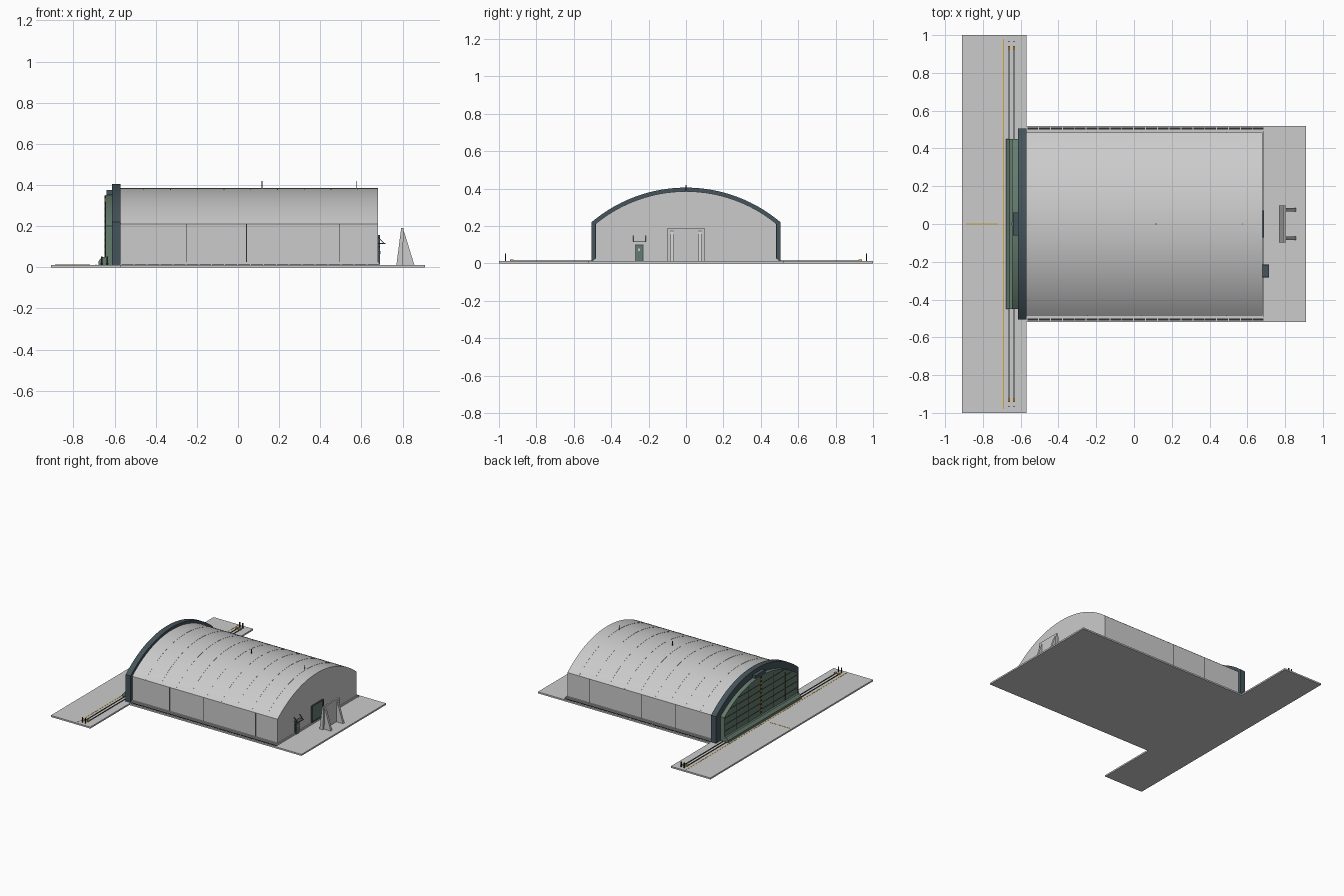
import bpy, bmesh, math
from mathutils import Vector

cube = bpy.data.objects.get("Cube")
if cube:
    bpy.data.objects.remove(cube, do_unlink=True)


def material(name, rgb):
    m = bpy.data.materials.new(name)
    m.use_nodes = True
    m.diffuse_color = (*rgb, 1)
    m.node_tree.nodes["Principled BSDF"].inputs["Base Color"].default_value = (*rgb, 1)
    return m


concrete = material("light concrete", (0.6, 0.6, 0.6))
slate = material("dark slate", (0.06, 0.09, 0.105))
green = material("grey green", (0.13, 0.2, 0.155))
yellow = material("marking yellow", (0.65, 0.36, 0.04))
dark = material("dark steel", (0.025, 0.03, 0.03))


def finish(name, bm, mat, smooth=False):
    bmesh.ops.recalc_face_normals(bm, faces=bm.faces)
    mesh = bpy.data.meshes.new(name)
    bm.to_mesh(mesh)
    bm.free()
    mesh.materials.append(mat)
    ob = bpy.data.objects.new(name, mesh)
    bpy.context.collection.objects.link(ob)
    if smooth:
        bpy.ops.object.select_all(action='DESELECT')
        ob.select_set(True)
        bpy.context.view_layer.objects.active = ob
        bpy.ops.object.shade_smooth_by_angle(angle=math.radians(20))
    return ob


def boxes(name, mat, *items):
    """One object of boxes, each given as x, y and z ranges."""
    bm = bmesh.new()
    for x0, x1, y0, y1, z0, z1 in items:
        vs = bmesh.ops.create_cube(bm, size=1)["verts"]
        for v in vs:
            v.co = Vector(((x0, x1)[v.co.x > 0], (y0, y1)[v.co.y > 0], (z0, z1)[v.co.z > 0]))
    return finish(name, bm, mat)


def extrude(name, mat, points, shift, smooth=False):
    bm = bmesh.new()
    face = bm.faces.new([bm.verts.new(p) for p in points])
    out = bmesh.ops.extrude_face_region(bm, geom=[face], use_keep_orig=True)
    bmesh.ops.translate(bm, vec=shift, verts=[g for g in out["geom"] if isinstance(g, bmesh.types.BMVert)])
    return finish(name, bm, mat, smooth)


def arc(half, eave, peak, n=40):
    """Circular roof line from -y to +y."""
    rise = peak - eave
    r = (half * half + rise * rise) / (2 * rise)
    a = math.asin(half / r)
    return [(r * math.sin(t), peak - r + r * math.cos(t))
            for t in (-a + 2 * a * i / n for i in range(n + 1))]


def vault(half, eave, peak, base):
    return [(-half, base)] + arc(half, eave, peak) + [(half, base)]


def arch_solid(name, mat, x0, x1, yz):
    return extrude(name, mat, [(x0, y, z) for y, z in yz], (x1 - x0, 0, 0), True)


G = 0.012  # ground slab top

# Ground slab and door apron
extrude("ground_slab", concrete,
        [(x, y, 0) for x, y in ((-.91, -1), (-.57, -1), (-.57, -.52), (.91, -.52),
                                (.91, .52), (-.57, .52), (-.57, 1), (-.91, 1))], (0, 0, G))

# Vaulted hall, plinth and thin roof ribs
arch_solid("hall", concrete, -.58, .68, vault(.485, .21, .385, G))
boxes("plinth", concrete, (-.57, .686, -.492, .492, G, .025))
for i in range(9):
    x = -.46 + i * .13
    band = arc(.485, .2105, .3862) + arc(.48, .2, .375)[::-1]
    arch_solid(f"roof_rib_{i + 1}", concrete, x, x + .004, band)

# Wall joints, drains and roof rods
for s, side in ((1, "left"), (-1, "right")):
    boxes(f"wall_joints_{side}", dark,
          *[(x, x + .003, s * .485 - .001, s * .485 + .001, .025, .21) for x in (-.25, .04, .49)])
    boxes(f"drain_{side}", dark,
          *[(-.565 + i * .0628, -.507 + i * .0628, s * .505 - .005, s * .505 + .005, G, G + .002)
            for i in range(20)])
    boxes(f"drain_kerb_{side}", concrete, (-.57, .69, s * .496 - .003, s * .496 + .003, G, .018))
boxes("roof_rods", dark, *[(x, x + .003, -.0015, .0015, .38, .42) for x in (.115, .574)])

# Portal arch round the main doors
portal = vault(.505, .22, .405, G) + vault(.44, .2, .345, G)[::-1]
arch_solid("portal_arch", slate, -.613, -.57, portal)

# Main door leaves with ribs, centre stripe and sloped sill
arch_solid("main_door", green, -.645, -.6, vault(.45, .2, .352, G))
seams = []
for i in range(1, 6):
    z = .04 + i * .05
    w = .44 if z < .2 else .45 * math.sqrt((.35 - z) / .15) - .01
    seams.append((-.647, -.644, -w, w, z, z + .003))
for y in (-.3, -.15, .15, .3):
    seams.append((-.647, -.644, y, y + .003, .05, .345 - .15 * (y / .45) ** 2 - .01))
boxes("door_seams", dark, *seams)
boxes("door_centre_yellow", yellow,
      *[(-.648, -.644, -.006, .006, z / 100, z / 100 + .015) for z in range(5, 33, 3)])
boxes("door_centre_dark", dark,
      *[(-.648, -.644, -.006, .006, z / 100 + .015, z / 100 + .03) for z in range(5, 33, 3)])
extrude("door_sill", green,
        [(x, -.45, z) for x, z in ((-.678, G), (-.678, .03), (-.66, .05), (-.64, .05), (-.64, G))],
        (0, .9, 0))
boxes("sill_clips", dark, *[(-.64, -.636, y, y + .006, .34, .352) for y in (-.003,)])
boxes("door_lamp_housing", slate, (-.64, -.61, -.06, .06, .352, .375))

# Rails, end stops, posts and apron markings
boxes("door_rails", dark, *[(x - .003, x + .003, -.93, .93, G, G + .004) for x in (-.662, -.635)])
boxes("rail_stops", yellow,
      *[(x - .006, x + .006, s * .932 - .01, s * .932 + .01, G, .022)
        for x in (-.662, -.635) for s in (-1, 1)])
boxes("end_posts", dark,
      *[(x - .003, x + .003, s * .966 - .003, s * .966 + .003, G, .052)
        for x in (-.662, -.635) for s in (-1, 1)])
boxes("apron_lines", yellow, (-.693, -.687, -.98, .98, G, G + .001),
      (-.89, -.72, -.003, .003, G, G + .001))

# Exhaust opening in the rear wall
boxes("exhaust_panel", green, (.68, .684, -.065, .065, .03, .15))
boxes("exhaust_frame", slate, (.68, .689, -.072, -.063, .025, .155), (.68, .689, .063, .072, .025, .155),
      (.68, .689, -.072, .072, .148, .157), (.68, .689, -.072, .072, .024, .032))

# Side door with braced canopy
boxes("rear_door_frame", slate, (.68, .688, -.274, -.228, G, .1))
boxes("rear_door", green, (.68, .69, -.269, -.233, G, .095))
boxes("rear_door_window", concrete, (.69, .692, -.257, -.245, .065, .08))
boxes("canopy", slate, (.68, .716, -.284, -.214, .113, .118))
for i, y in enumerate((-.284, -.217)):
    extrude(f"canopy_brace_{i + 1}", slate,
            [(x, y, z) for x, z in ((.68, .15), (.68, .144), (.708, .116), (.714, .116))], (0, .003, 0))

# Blast deflector with two triangular buttresses
extrude("deflector_plate", concrete,
        [(x, -.098, z) for x, z in ((.77, G), (.793, .19), (.805, .19), (.8, G))], (0, .196, 0))
for s, side in ((1, "left"), (-1, "right")):
    extrude(f"deflector_buttress_{side}", concrete,
            [(x, s * .075 - .009, z) for x, z in ((.79, G), (.8, .18), (.808, .17), (.857, G))],
            (0, .018, 0))
